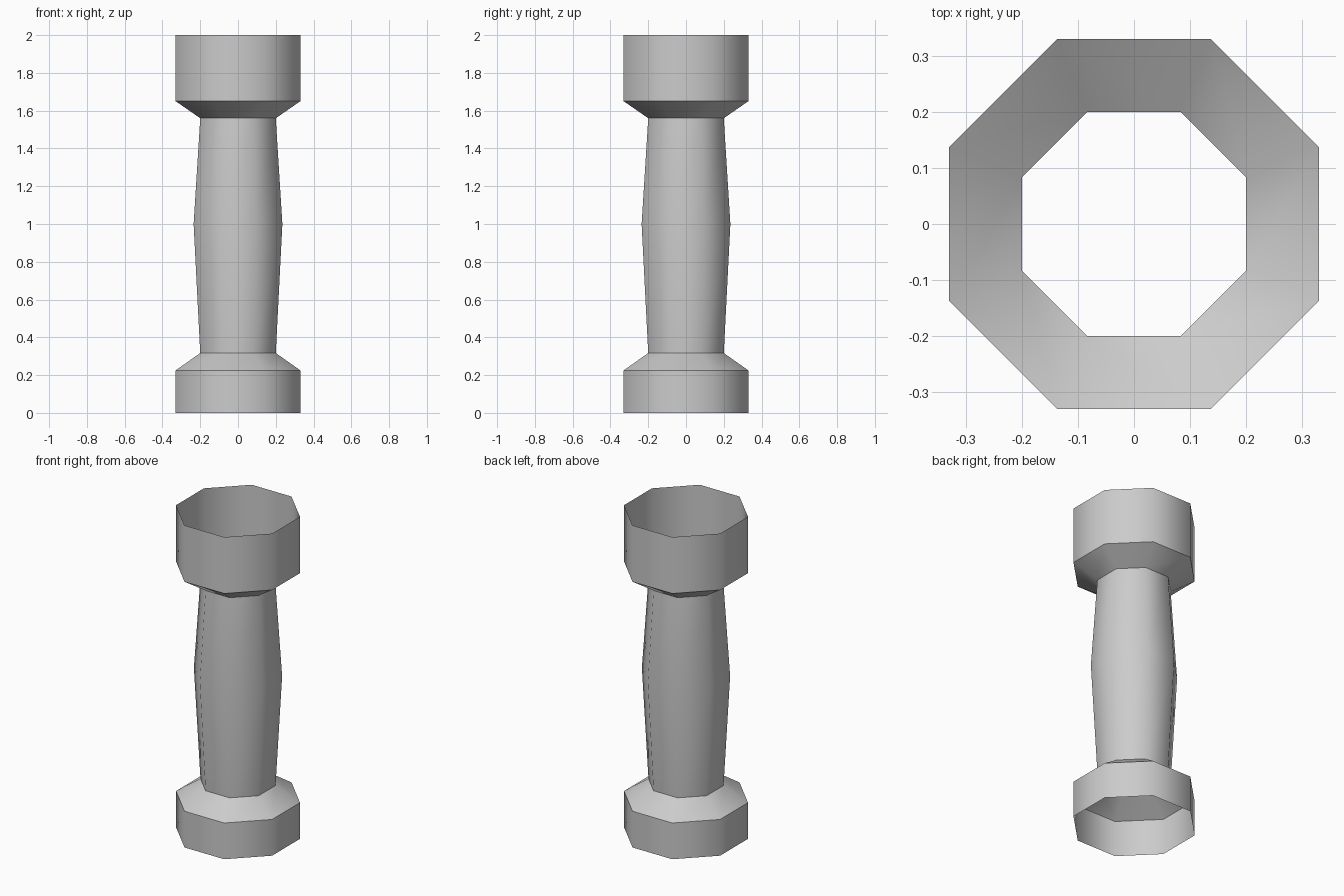
import bpy
import bmesh
import math

cube = bpy.data.objects.get("Cube")
if cube:
    bpy.data.objects.remove(cube, do_unlink=True)

# Plain grey material
grey = bpy.data.materials.new("plain_grey")
grey.use_nodes = True
colour = (0.6, 0.6, 0.6, 1)
grey.diffuse_color = colour
grey.node_tree.nodes["Principled BSDF"].inputs["Base Color"].default_value = colour

# Column profile: (distance to the flat sides, height)
PROFILE = [(0.33, 0), (0.33, 0.225), (0.2, 0.317), (0.235, 1.0),
           (0.2, 1.56), (0.33, 1.65), (0.33, 2.0)]
SIDES = 8


def octagon_ring(bm, apothem, z):
    """Ring of vertices with flat sides facing the axes."""
    radius = apothem / math.cos(math.pi / SIDES)
    angles = [(i + 0.5) * math.tau / SIDES for i in range(SIDES)]
    return [bm.verts.new((radius * math.cos(a), radius * math.sin(a), z)) for a in angles]


# Hollow column, open at both ends
bm = bmesh.new()
rings = [octagon_ring(bm, r, z) for r, z in PROFILE]
for low, high in zip(rings, rings[1:]):
    for i in range(SIDES):
        j = (i + 1) % SIDES
        bm.faces.new((low[i], low[j], high[j], high[i]))
mesh = bpy.data.meshes.new("column")
bm.to_mesh(mesh)
bm.free()
mesh.materials.append(grey)
column = bpy.data.objects.new("column", mesh)
bpy.context.collection.objects.link(column)

# Smooth around the sides, sharp at the collars
bpy.ops.object.select_all(action="DESELECT")
column.select_set(True)
bpy.context.view_layer.objects.active = column
bpy.ops.object.shade_smooth_by_angle(angle=math.radians(50))
